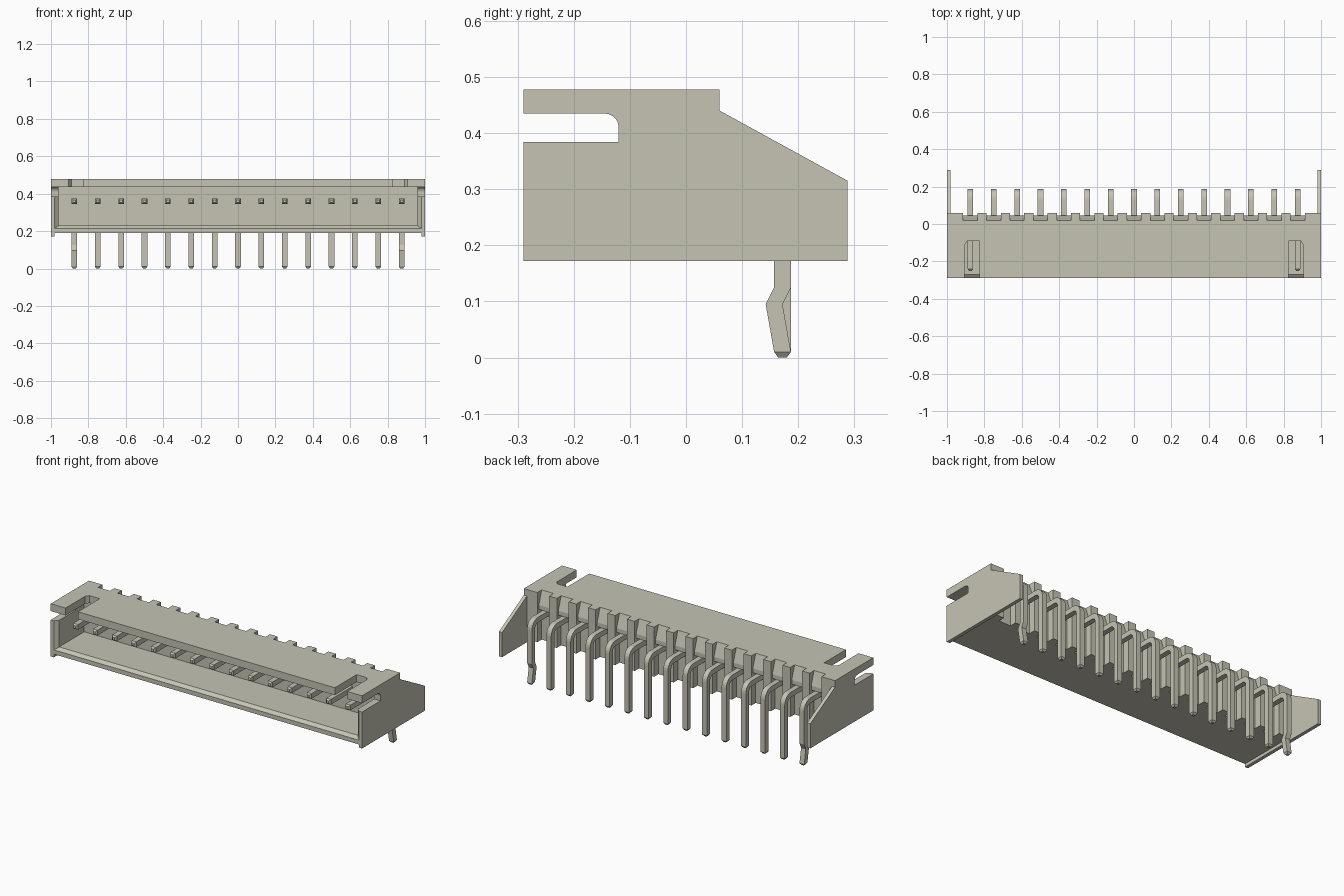
import bpy, bmesh, math

if "Cube" in bpy.data.objects:
    bpy.data.objects.remove(bpy.data.objects["Cube"], do_unlink=True)

COLOUR = (0.56, 0.55, 0.455, 1)
mat = bpy.data.materials.new("warm grey plastic")
mat.diffuse_color = COLOUR
mat.use_nodes = True
mat.node_tree.nodes["Principled BSDF"].inputs["Base Color"].default_value = COLOUR

PIN_X = [(i - 7) * 0.125 for i in range(15)]
FRONT, REAR, INNER = -0.29, 0.06, -0.04
BASE, CEILING, TOP = 0.19, 0.435, 0.478


def finish(name, bm):
    bmesh.ops.recalc_face_normals(bm, faces=bm.faces)
    mesh = bpy.data.meshes.new(name)
    bm.to_mesh(mesh)
    bm.free()
    mesh.materials.append(mat)
    obj = bpy.data.objects.new(name, mesh)
    bpy.context.collection.objects.link(obj)
    return obj


def prism(name, points, low, high, axis):
    """Extrude a plan (axis z) or a side profile (axis x)."""
    bm = bmesh.new()
    rings = []
    for d in (low, high):
        rings.append([bm.verts.new((a, b, d) if axis == "z" else (d, a, b)) for a, b in points])
        bm.faces.new(rings[-1])
    n = len(points)
    for i in range(n):
        j = (i + 1) % n
        bm.faces.new((rings[0][i], rings[0][j], rings[1][j], rings[1][i]))
    return finish(name, bm)


def comb():
    """Rear edge with a notch around each pin, running from right to left."""
    edge = [(0.98, REAR)]
    for x in reversed(PIN_X):
        edge += [(x + 0.038, REAR), (x + 0.038, 0.02), (x - 0.038, 0.02), (x - 0.038, REAR)]
    return edge + [(-0.98, REAR)]


# Roof with two open locking slots
slot = [(0.825, FRONT), (0.825, -0.09), (0.89, -0.09), (0.905, -0.11), (0.905, FRONT)]
left_slot = [(-x, y) for x, y in reversed(slot)]
prism("roof", [(-0.98, FRONT)] + left_slot + slot + [(0.98, FRONT)] + comb(), CEILING, TOP, "z")

# Back wall and floor
prism("back_wall", [(-0.98, INNER), (0.98, INNER)] + comb(), BASE, CEILING, "z")
prism("floor", [(FRONT, BASE), (INNER, BASE), (INNER, 0.23), (-0.27, 0.23), (FRONT, 0.215)],
      -0.98, 0.98, "x")

# Side walls with a rounded slot, rear wing and inner lining
side_slot = [(FRONT, 0.384), (-0.12, 0.384)]
for k in range(6):
    a = math.radians(18 * k)
    side_slot.append((-0.145 + 0.025 * math.cos(a), 0.41 + 0.025 * math.sin(a)))
wall = [(FRONT, 0.172), (0.288, 0.172), (0.288, 0.315), (REAR, 0.44), (REAR, TOP),
        (FRONT, TOP), (FRONT, CEILING)] + side_slot[::-1]
lining = [(FRONT, BASE), (INNER, BASE), (INNER, CEILING)] + side_slot[::-1]
for side, s in (("right", -1), ("left", 1)):
    prism(side + "_wall", wall, s * 0.98, s * 1.0, "x")
    obj = prism(side + "_lining", lining, s * 0.98, s * 0.96, "x")
    for v in obj.data.vertices:
        if abs(v.co.x) < 0.97 and v.co.y < FRONT + 0.001:
            v.co.y += 0.018


def pin(name, x, kinked):
    """Square wire swept from the mating tip, round the bend, to the solder tip."""
    half = 0.015
    path = [(-0.25, 0.36, 90, 0.5), (-0.24, 0.36, 90, 1)]
    for k in range(7):
        deg = 90 - 15 * k
        a = math.radians(deg)
        path.append((0.132 + 0.04 * math.cos(a), 0.32 + 0.04 * math.sin(a), deg, 1))
    if kinked:
        path += [(0.172, 0.125, 0, 1), (0.157, 0.095, 0, 1)]
    path += [(0.172, 0.01, 0, 1), (0.172, 0, 0, 0.5)]
    bm = bmesh.new()
    rings = []
    for y, z, deg, size in path:
        h, a = half * size, math.radians(deg)
        rings.append([bm.verts.new((x + u * h, y + w * h * math.cos(a), z + w * h * math.sin(a)))
                      for u, w in ((-1, -1), (1, -1), (1, 1), (-1, 1))])
    for r, q in zip(rings, rings[1:]):
        for i in range(4):
            j = (i + 1) % 4
            bm.faces.new((r[i], r[j], q[j], q[i]))
    bm.faces.new(rings[0])
    bm.faces.new(rings[-1])
    finish(name, bm)


# Pins, each with a sloped wedge above it in the rear notch
for i, x in enumerate(PIN_X):
    pin(f"pin_{i + 1}", x, i in (0, len(PIN_X) - 1))
    prism(f"notch_wedge_{i + 1}", [(0.02, TOP), (0.046, 0.40), (0.046, 0.375), (0.02, 0.375)],
          x - 0.038, x + 0.038, "x")
